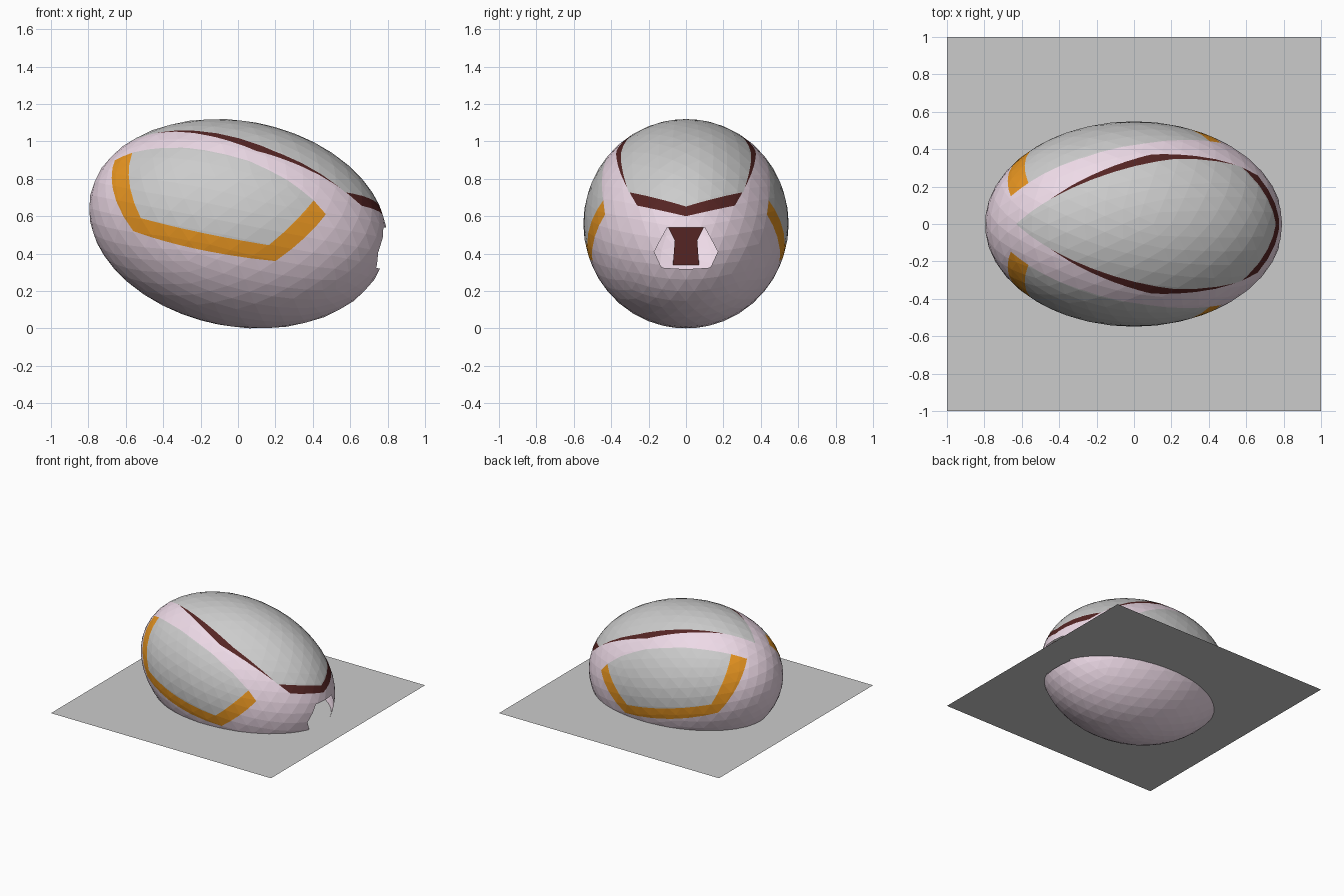
import bpy, bmesh, math
from mathutils import Matrix, Vector

if "Cube" in bpy.data.objects:
    bpy.data.objects.remove(bpy.data.objects["Cube"])

# Tilted ellipsoid frame: unit sphere -> world
FRAME = (Matrix.Translation((0, 0, 0.56)) @ Matrix.Rotation(math.radians(11), 4, 'Y')
         @ Matrix.Diagonal((0.805, 0.549, 0.549, 1)))
INV = FRAME.inverted()


def material(name, rgb):
    m = bpy.data.materials.new(name)
    m.diffuse_color = (*rgb, 1)
    m.use_nodes = True
    m.node_tree.nodes["Principled BSDF"].inputs["Base Color"].default_value = m.diffuse_color
    return m


def on_sphere(point, axis):
    """Project a point read off a view along axis, onto the unit sphere."""
    p = INV @ Vector(point)
    d = INV.to_3x3() @ Vector(axis)
    a, b, c = d.dot(d), p.dot(d), p.dot(p) - 1
    t = (-b + math.sqrt(max(b * b - a * c, 0))) / a
    return (p + d * t).normalized()


def from_top(x, y):
    return on_sphere((x, y, 0.56), (0, 0, 1))


def from_front(x, z):
    return on_sphere((x, 0, z), (0, -1, 0))


def from_right(y, z):
    return on_sphere((0, y, z), (1, 0, 0))


def flip(v):
    return Vector((v.x, -v.y, v.z))


def panel_planes(points):
    """Planes through the centre along each outline edge, facing inwards."""
    mid = sum(points, Vector()) / len(points)
    planes = []
    for a, b in zip(points, points[1:] + points[:1]):
        n = a.cross(b).normalized()
        planes.append(n if n.dot(mid) > 0 else -n)
    return planes


def top_outline(side, tip):
    return side + [tip] + [flip(v) for v in reversed(side)]


# Outlines of the top panel and its border
top_outer = top_outline([from_top(-0.67, 0.125), from_top(-0.315, 0.305), from_top(0.03, 0.385),
                         from_top(0.35, 0.405), from_right(0.39, 0.68)], from_right(0, 0.60))
top_inner = top_outline([from_top(-0.62, 0.095), from_top(-0.29, 0.257), from_top(0.03, 0.337),
                         from_top(0.35, 0.358), from_right(0.345, 0.735)], from_right(0, 0.652))

# Outlines of a side panel and its border, sharing the upper edge
upper = [from_front(-0.26, 0.965), from_front(0.06, 0.895),
         from_front(0.27, 0.79), from_front(0.405, 0.685)]
side_outer = [from_front(-0.66, 0.90), from_front(-0.565, 0.94)] + upper + [
    from_front(0.47, 0.61), from_front(0.20, 0.36), from_front(-0.56, 0.52)]
side_inner = [from_front(-0.565, 0.94)] + upper + [
    from_front(0.165, 0.445), from_front(-0.52, 0.59)]

# Six-sided opening at the front end
opening = [from_right(y, z) for y, z in
           [(-0.17, 0.41), (-0.10, 0.54), (0.10, 0.54), (0.17, 0.41), (0.13, 0.325), (-0.13, 0.325)]]

GREY, PINK, DARK, ORANGE, HOLE = range(5)
zones = [(top_outer, DARK), (top_inner, GREY),
         (side_outer, ORANGE), (side_inner, GREY),
         ([flip(v) for v in side_outer], ORANGE), ([flip(v) for v in side_inner], GREY),
         (opening, HOLE)]
zones = [(panel_planes(pts), mat) for pts, mat in zones]

# Faceted shell, cut along the outlines
bm = bmesh.new()
bmesh.ops.create_icosphere(bm, subdivisions=4, radius=1)
for planes, _ in zones:
    centre = sum(planes, Vector())
    for n in planes:
        near = [f for f in bm.faces
                if all(max(v.co.dot(m) for v in f.verts) > -0.02 for m in planes)]
        geom = list({e for f in near for e in f.edges} | {v for f in near for v in f.verts}) + near
        bmesh.ops.bisect_plane(bm, geom=geom, plane_co=(0, 0, 0), plane_no=n, dist=1e-5)
removed = []
for f in bm.faces:
    c = f.calc_center_median()
    f.material_index = PINK
    for planes, mat in zones:
        if all(c.dot(n) > 0 for n in planes):
            if mat == HOLE:
                removed.append(f)
            else:
                f.material_index = mat
bmesh.ops.delete(bm, geom=removed, context='FACES')
bm.transform(FRAME)
mesh = bpy.data.meshes.new("shell")
bm.to_mesh(mesh)
bm.free()
dark = material("dark_red", (0.09, 0.018, 0.017))
for m in (None, material("pale_pink", (0.85, 0.70, 0.80)), dark,
          material("orange", (0.80, 0.30, 0.015))):
    mesh.materials.append(m)
bpy.context.collection.objects.link(bpy.data.objects.new("shell", mesh))


def flat(name, verts, mat=None):
    me = bpy.data.meshes.new(name)
    me.from_pydata(verts, [], [tuple(range(len(verts)))])
    if mat:
        me.materials.append(mat)
    bpy.context.collection.objects.link(bpy.data.objects.new(name, me))


# Dark strip on the inner rear wall, seen through the opening
half = [(0.07, 0.34), (0.06, 0.47), (0.10, 0.55)]
flat("inner_strip", [(-0.67, y, z) for y, z in half] + [(-0.67, -y, z) for y, z in reversed(half)], dark)

# Flat square sheet passing through the shell
flat("ground_sheet", [(-1, -1, 0.335), (1, -1, 0.335), (1, 1, 0.335), (-1, 1, 0.335)])
